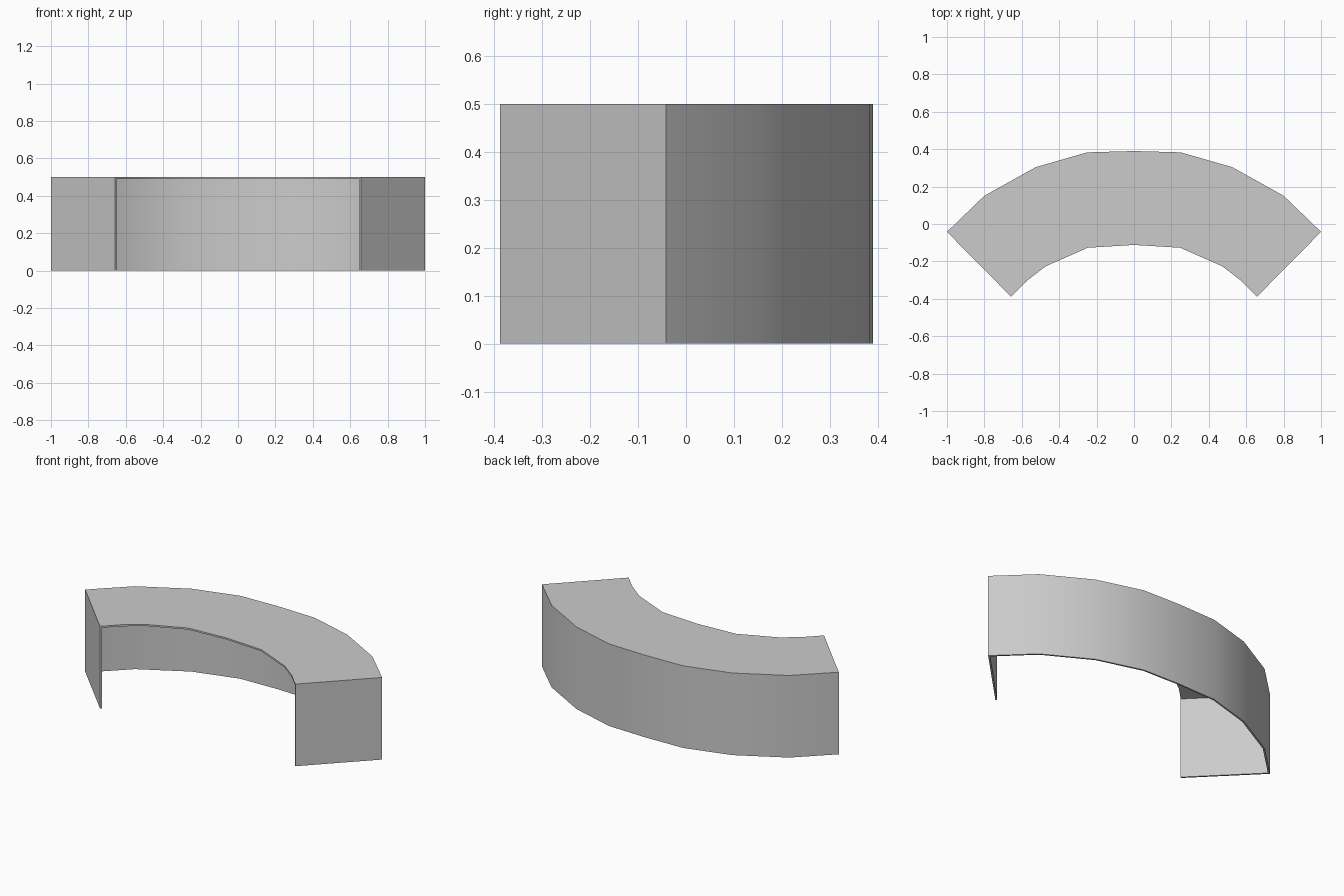
import bpy, bmesh

if "Cube" in bpy.data.objects:
    bpy.data.objects.remove(bpy.data.objects["Cube"])

HEIGHT = 0.5
THICK = 0.01

# Right half of the outer and inner curves, centre to end
outer_half = [(0, 0.39), (0.25, 0.383), (0.525, 0.304), (0.8, 0.151), (1.0, -0.042)]
inner_half = [(0, -0.112), (0.247, -0.127), (0.472, -0.226), (0.575, -0.305), (0.658, -0.388)]


def mirrored(half):
    return [(-x, y) for x, y in reversed(half[1:])] + half


outer, inner = mirrored(outer_half), mirrored(inner_half)
bm = bmesh.new()
out_top = [bm.verts.new((x, y, HEIGHT)) for x, y in outer]
out_low = [bm.verts.new((x, y, 0)) for x, y in outer]
in_top = [bm.verts.new((x, y, HEIGHT)) for x, y in inner]

for i in range(len(outer) - 1):
    # Curved worktop
    bm.faces.new((in_top[i], in_top[i + 1], out_top[i + 1], out_top[i]))
    # Curved outer panel
    bm.faces.new((out_top[i], out_top[i + 1], out_low[i + 1], out_low[i]))

# End panels closing both sides down to the floor
for i, flip in ((0, False), (-1, True)):
    foot = bm.verts.new((*inner[i], 0))
    loop = [in_top[i], out_top[i], out_low[i], foot]
    bm.faces.new(loop[::-1] if flip else loop)

bm.normal_update()
mesh = bpy.data.meshes.new("curved_counter")
bm.to_mesh(mesh)
bm.free()
counter = bpy.data.objects.new("curved_counter", mesh)
bpy.context.collection.objects.link(counter)

# Thin panel thickness, grown inwards
solid = counter.modifiers.new("panel_thickness", 'SOLIDIFY')
solid.thickness = THICK
solid.offset = -1
solid.use_even_offset = True
solid.use_quality_normals = True

bpy.context.view_layer.objects.active = counter
counter.select_set(True)
bpy.ops.object.modifier_apply(modifier=solid.name)
bpy.ops.object.shade_smooth_by_angle(angle=0.6)
